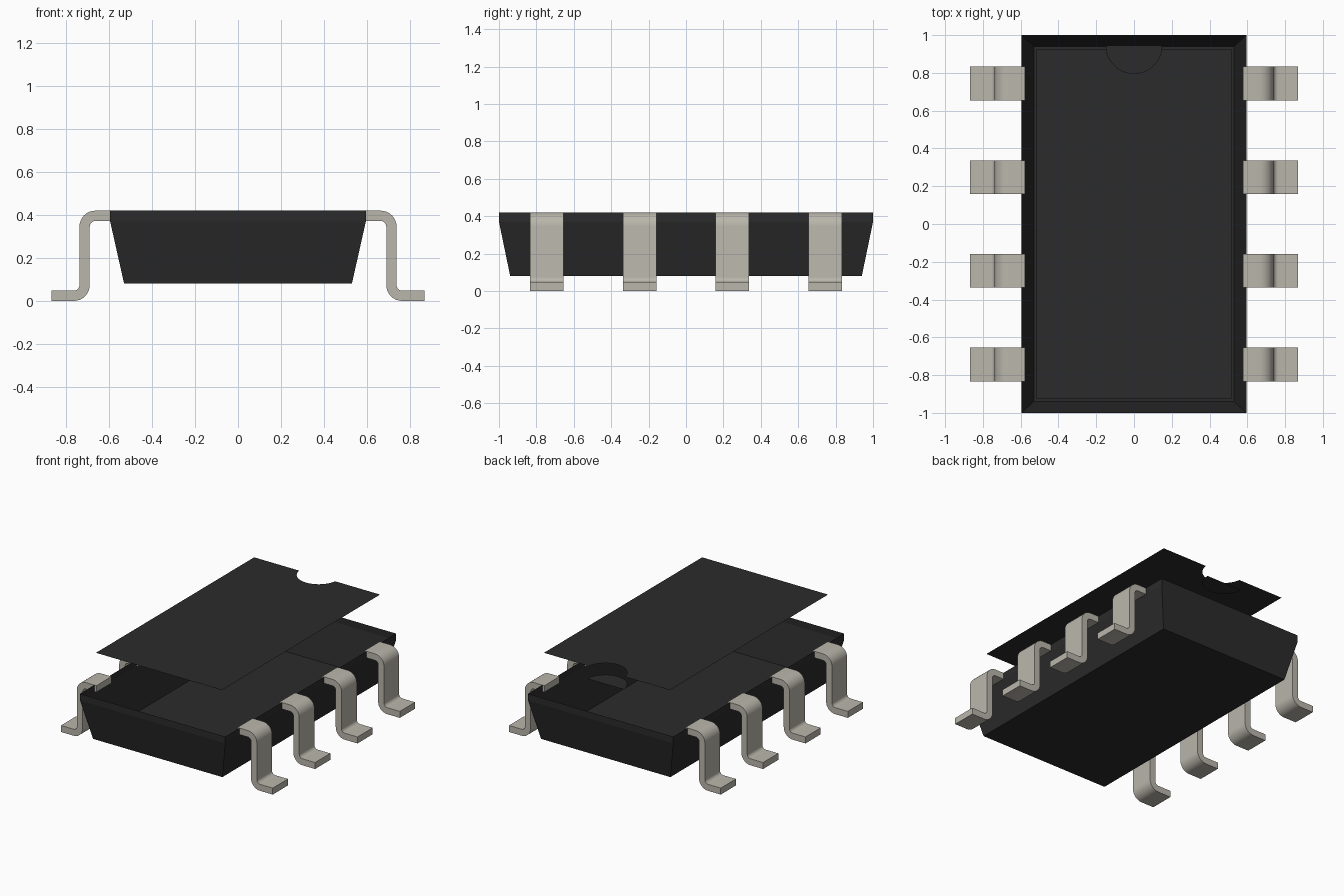
import bpy
import bmesh
import math
from mathutils import Vector

cube = bpy.data.objects.get("Cube")
if cube:
    bpy.data.objects.remove(cube, do_unlink=True)


def make_material(name, color):
    mat = bpy.data.materials.new(name)
    mat.use_nodes = True
    mat.diffuse_color = (*color, 1)
    mat.node_tree.nodes["Principled BSDF"].inputs["Base Color"].default_value = (*color, 1)
    return mat


def finish(bm, name, mat):
    mesh = bpy.data.meshes.new(name)
    bm.to_mesh(mesh)
    bm.free()
    mesh.materials.append(mat)
    obj = bpy.data.objects.new(name, mesh)
    bpy.context.collection.objects.link(obj)
    return obj


black = make_material("black plastic", (0.024, 0.024, 0.024))
metal = make_material("tinned metal", (0.49, 0.47, 0.41))


# Open tray body: floor, tapered walls and a short upright rim
def rectangle(bm, hx, hy, z):
    return [bm.verts.new((sx * hx, sy * hy, z))
            for sx, sy in ((-1, -1), (1, -1), (1, 1), (-1, 1))]


bm = bmesh.new()
rings = [rectangle(bm, *r) for r in ((0.53, 0.94, 0.08), (0.595, 1, 0.37), (0.595, 1, 0.42))]
bm.faces.new(rings[0][::-1])
for low, high in zip(rings, rings[1:]):
    for i in range(4):
        j = (i + 1) % 4
        bm.faces.new((low[i], low[j], high[j], high[i]))
finish(bm, "body_tray", black)

# Raised thin lid with a rounded notch in its back edge
NOTCH_Y, NOTCH_R, SEGMENTS = 0.945, 0.148, 24
LID_X, LID_Y, LID_Z = 0.516, 0.926, 0.716


def notch_arc(edge_y, z):
    """Arc from +x to -x dipping towards the front, ending on edge_y."""
    skip = math.asin((NOTCH_Y - edge_y) / NOTCH_R)
    sweep = math.pi - 2 * skip
    angles = [skip + sweep * i / SEGMENTS for i in range(SEGMENTS + 1)]
    return [(NOTCH_R * math.cos(a), NOTCH_Y - NOTCH_R * math.sin(a), z) for a in angles]


bm = bmesh.new()
outline = [(-LID_X, LID_Y, LID_Z), (-LID_X, -LID_Y, LID_Z),
           (LID_X, -LID_Y, LID_Z), (LID_X, LID_Y, LID_Z)] + notch_arc(LID_Y, LID_Z)
bm.faces.new([bm.verts.new(p) for p in outline])
bmesh.ops.triangulate(bm, faces=bm.faces[:])
finish(bm, "lid", black)

# Half disc sitting just below the notch
bm = bmesh.new()
bm.faces.new([bm.verts.new(p) for p in reversed(notch_arc(NOTCH_Y, 0.63))])
finish(bm, "notch_floor", black)

# Gull-wing legs: a bent strip profile extruded along y
THICK, WIDTH, BEND = 0.048, 0.178, 0.05
TOP, UPRIGHT = 0.42 - THICK / 2, 0.714


def leg_profile():
    half = THICK / 2
    # centre and start angle of each bend; the second turns the other way
    upper = (UPRIGHT - BEND, TOP - BEND)
    lower = (UPRIGHT + BEND, half + BEND)
    sides = []
    for off in (half, -half):
        pts = [(0.578, TOP + off)]
        for i in range(9):
            a = math.pi / 2 * (1 - i / 8)
            r = BEND + off
            pts.append((upper[0] + r * math.cos(a), upper[1] + r * math.sin(a)))
        for i in range(9):
            a = math.pi * (1 + i / 16)
            r = BEND - off
            pts.append((lower[0] + r * math.cos(a), lower[1] + r * math.sin(a)))
        pts.append((0.868, half + off))
        sides.append(pts)
    return sides[0] + sides[1][::-1]


def make_leg(name, side, y):
    bm = bmesh.new()
    face = bm.faces.new([bm.verts.new((side * x, y - WIDTH / 2, z)) for x, z in leg_profile()])
    grown = bmesh.ops.extrude_face_region(bm, geom=[face])
    verts = [v for v in grown["geom"] if isinstance(v, bmesh.types.BMVert)]
    bmesh.ops.translate(bm, verts=verts, vec=Vector((0, WIDTH, 0)))
    bmesh.ops.recalc_face_normals(bm, faces=bm.faces[:])
    obj = finish(bm, name, metal)
    bpy.ops.object.select_all(action="DESELECT")
    obj.select_set(True)
    bpy.context.view_layer.objects.active = obj
    bpy.ops.object.shade_smooth_by_angle(angle=math.radians(30))


for side, label in ((1, "left"), (-1, "right")):
    for n in range(4):
        make_leg(f"{label}_leg_{n + 1}", side, (n - 1.5) * 0.496)
